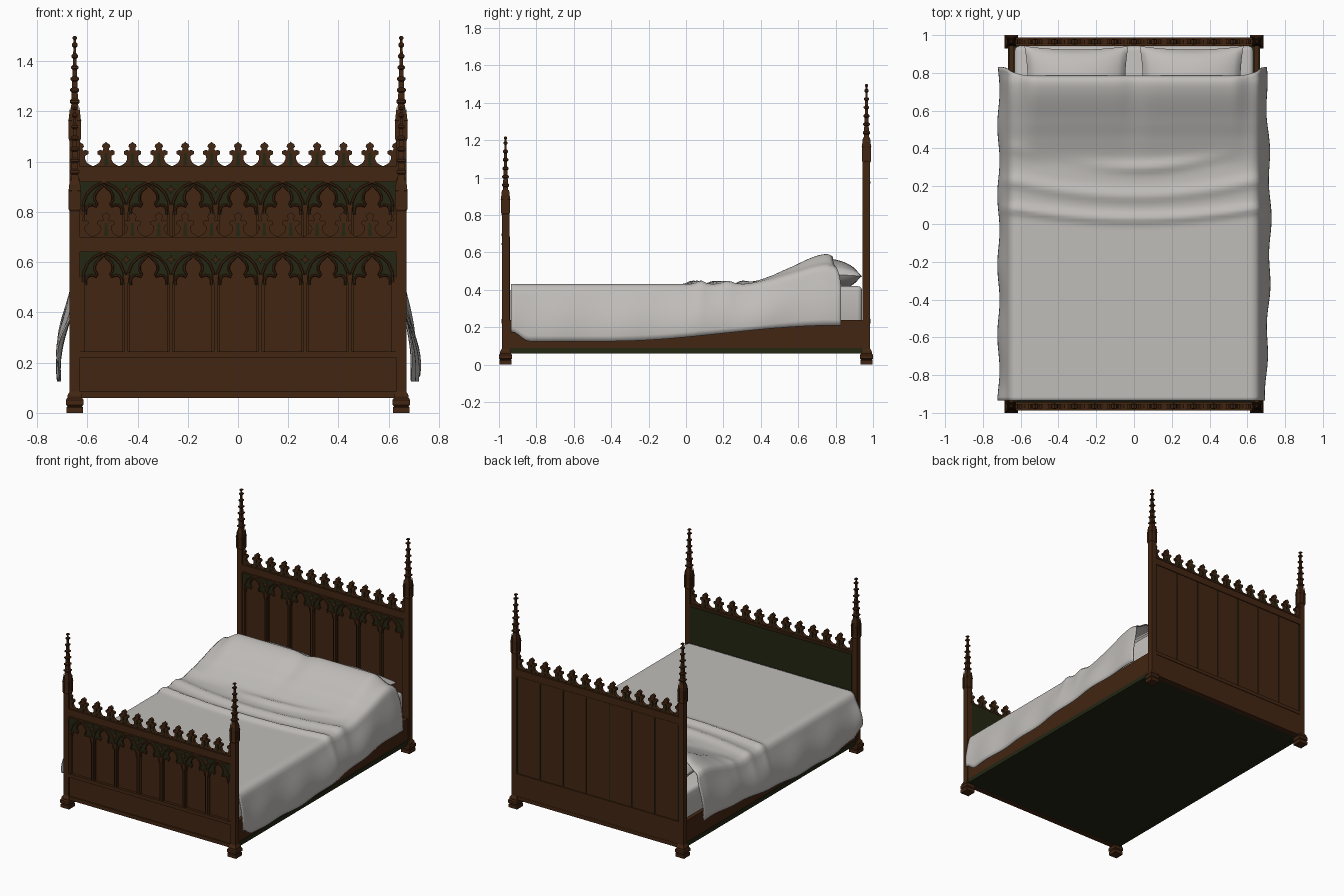
import bpy, bmesh, math
from mathutils import Matrix

if "Cube" in bpy.data.objects:
    bpy.data.objects.remove(bpy.data.objects["Cube"])

def material(name, col):
    m = bpy.data.materials.new(name)
    m.diffuse_color = (*col, 1)
    m.use_nodes = True
    m.node_tree.nodes["Principled BSDF"].inputs["Base Color"].default_value = m.diffuse_color
    return m

WOOD = material("brown wood", (0.055, 0.019, 0.006))
GREEN = material("dark green wood", (0.017, 0.019, 0.006))
CLOTH = material("pale linen", (0.53, 0.51, 0.49))

def add(name, me, mat, smooth=False):
    me.materials.clear()
    me.materials.append(mat)
    for p in me.polygons:
        p.use_smooth = smooth
        p.material_index = 0
    ob = bpy.data.objects.new(name, me)
    bpy.context.collection.objects.link(ob)
    return ob

def boxes(name, mat, spans, bevel=0):
    """One object from (x0, x1, y0, y1, z0, z1) spans."""
    bm = bmesh.new()
    for x0, x1, y0, y1, z0, z1 in spans:
        bmesh.ops.create_cube(bm, size=1, matrix=Matrix.Translation(((x0+x1)/2, (y0+y1)/2, (z0+z1)/2))
                              @ Matrix.Diagonal((x1-x0, y1-y0, z1-z0, 1)))
    if bevel:
        bmesh.ops.bevel(bm, geom=bm.edges[:], offset=bevel, segments=3, affect='EDGES', profile=0.5)
    me = bpy.data.meshes.new(name)
    bm.to_mesh(me)
    bm.free()
    return add(name, me, mat, bevel > 0)

def curve_mesh(name, mat, lines, y, depth=0, radius=0, smooth=False):
    """Flat filled plate (depth) or round moulding (radius) from x,z outlines."""
    cu = bpy.data.curves.new(name, 'CURVE')
    cu.dimensions = '3D' if radius else '2D'
    if radius:
        cu.bevel_depth, cu.bevel_resolution = radius, 1
    else:
        cu.fill_mode, cu.extrude = 'BOTH', depth / 2
    for pts in lines:
        sp = cu.splines.new('POLY')
        sp.points.add(len(pts) - 1)
        for p, (x, z) in zip(sp.points, pts):
            p.co = (x, z, 0, 1)
        sp.use_cyclic_u = not radius
    tmp = bpy.data.objects.new("tmp", cu)
    bpy.context.collection.objects.link(tmp)
    bpy.context.view_layer.update()
    me = bpy.data.meshes.new_from_object(tmp.evaluated_get(bpy.context.evaluated_depsgraph_get()))
    bpy.data.objects.remove(tmp)
    me.transform(Matrix.Translation((0, y, 0)) @ Matrix.Rotation(math.pi / 2, 4, 'X'))
    me.name = name
    return add(name, me, mat, smooth)

def stack(bm, cx, cy, rings):
    """Square tower from (z, half width) rings."""
    prev = None
    for z, r in rings:
        ring = [bm.verts.new((cx + sx*r, cy + sy*r, z)) for sx, sy in ((-1, -1), (1, -1), (1, 1), (-1, 1))]
        if prev:
            for i in range(4):
                bm.faces.new((prev[i], prev[(i+1) % 4], ring[(i+1) % 4], ring[i]))
        else:
            bm.faces.new(ring[::-1])
        prev = ring
    bm.faces.new(prev)

def mirrored(half):
    return half + [(-x, z) for x, z in half[::-1] if x != 0]

# Posts: stepped foot, shaft, pinnacle with corner turrets, crocketed spire
def post(name, cx, cy, p):
    bm = bmesh.new()
    rings = [(0, .033), (.022, .033), (.026, .029), (.032, .035), (.052, .035), (.06, .029), (.07, .029),
             (.085, .02), (p, .02), (p+.008, .023), (p+.018, .019), (p+.11, .019), (p+.13, .015)]
    for k in range(6):
        z, r = p + .15 + k * .045, .0135 - k * .0016
        rings += [(z, r), (z+.006, r+.006), (z+.014, r+.006), (z+.02, r-.001)]
    rings += [(p+.405, .004), (p+.409, .009), (p+.416, .009), (p+.42, .004)]
    stack(bm, cx, cy, rings)
    for sx in (-1, 1):
        for sy in (-1, 1):
            stack(bm, cx + sx*.018, cy + sy*.018,
                  [(p+.01, .006), (p+.08, .006), (p+.085, .008), (p+.09, .006), (p+.135, .001)])
    me = bpy.data.meshes.new(name)
    bm.to_mesh(me)
    bm.free()
    add(name, me, WOOD)

PITCH, N = 0.178, 7
CENTRES = [(i - 3) * PITCH for i in range(N)]
ARCH = mirrored([(-.072, -.03), (-.071, -.008), (-.061, .006), (-.046, .008), (-.032, .002), (-.027, .012),
                 (-.036, .028), (-.036, .045), (-.028, .062), (-.013, .075), (0, .088)])
OUTER = mirrored([(-.083, -.02), (-.08, .02), (-.065, .055), (-.04, .08), (0, .099)])
FINIAL = [(-.052, .002), (-.04, .008), (-.028, .016), (-.021, .03), (-.022, .044), (-.034, .05), (-.034, .062),
          (-.024, .067), (-.013, .064), (-.011, .074), (-.017, .08), (-.013, .09), (-.005, .094), (0, .1)]

# Carved end board: rails, panels, trefoil arcade, cresting
def end_board(name, yc, up):
    spring, top = .54 + up, .64 + up
    boxes(name + "_panel", WOOD, [(-.635, .635, yc-.004, yc+.008, .08, top+.01)])
    boxes(name + "_rails", WOOD, [
        (-.635, .635, yc-.018, yc+.018, top, top+.06),
        (-.635, .635, yc-.022, yc+.022, top+.048, top+.06),
        (-.635, .635, yc-.022, yc+.02, top, top+.01),
        (-.635, .635, yc-.02, yc+.02, .06, .085),
        (-.635, .635, yc-.012, yc+.018, .085, .22),
        (-.635, .635, yc-.022, yc+.022, .22, .245)])
    stiles = [(-.635, -.612, yc-.016, yc, .24, spring), (.612, .635, yc-.016, yc, .24, spring)]
    for i in range(N - 1):
        x = CENTRES[i] + PITCH / 2
        stiles += [(x-.016, x+.016, yc-.012, yc, .24, spring-.03),
                   (x-.007, x+.007, yc-.02, yc, .24, spring+.01)]
    boxes(name + "_stiles", WOOD, stiles)
    outline = [(.635, spring-.03), (.635, top), (-.635, top), (-.635, spring-.03)]
    for c in CENTRES:
        outline += [(c + x, spring + z) for x, z in ARCH]
    curve_mesh(name + "_tracery", GREEN, [outline], yc-.008, depth=.012)
    for label, prof, r in (("trefoil", ARCH, .005), ("arch", OUTER, .0055)):
        curve_mesh(f"{name}_{label}_mouldings", WOOD,
                   [[(c + x, spring + z) for x, z in prof] for c in CENTRES], yc-.015, radius=r)
    # small leaf carvings in the spandrels
    leaves = []
    for i in range(N - 1):
        x, z = CENTRES[i] + PITCH / 2, spring + .07
        leaves.append([(x + r*math.cos(a*math.pi/4), z + r*math.sin(a*math.pi/4))
                       for a in range(8) for r in [.02 if a % 2 == 0 else .008]])
    curve_mesh(name + "_leaves", WOOD, leaves, yc-.016, depth=.008)
    crest = [(.632, top+.055), (-.632, top+.055)]
    for k in range(-6, 7):
        pts = [(k*.105 + x, top+.06 + (z-.02)*1.0 + .02) for x, z in mirrored(FINIAL)]
        crest += [(max(-.632, min(.632, x)), z) for x, z in pts
                  if abs(x) < .645]
    curve_mesh(name + "_cresting", WOOD, [crest], yc, depth=.022)
    # raised green stem ribs on the finials
    ribs = [[(k*.105-.008, top+.065), (k*.105+.008, top+.065), (k*.105+.005, top+.115), (k*.105-.005, top+.115)]
            for k in range(-5, 6)]
    curve_mesh(name + "_finial_ribs", GREEN, ribs, yc, depth=.03)

for name, yc, up in (("footboard", -.965, 0), ("headboard", .965, .28)):
    end_board(name, yc, up)
    for side, sx in (("left", -1), ("right", 1)):
        post(f"{name}_{side}_post", sx*.65, yc, .8 + up)

# Headboard back planks and footboard lining
boxes("headboard_back_planks", WOOD,
      [(c-.084, c+.084, .97, .979, .24, .925) for c in CENTRES])
boxes("headboard_back_gaps", GREEN, [(-.63, .63, .97, .975, .24, .925)])
boxes("footboard_inner_lining", GREEN, [(-.63, .63, -.96, -.941, .24, .685)])

# Side rails and underside
for side, s in (("left", -1), ("right", 1)):
    a, b = sorted((s*.635, s*.662))
    boxes(f"{side}_side_rail", WOOD, [(a, b, -.95, .95, .085, .24)])
    a, b = sorted((s*.63, s*.666))
    boxes(f"{side}_rail_plinth", GREEN, [(a, b, -.95, .95, .06, .09)])
boxes("bed_base", GREEN, [(-.64, .64, -.96, .96, .061, .1)])

# Mattress
boxes("mattress", CLOTH, [(-.632, .632, -.938, .942, .2, .42)], bevel=.025)

def grid(name, nu, nv, fn):
    vs = [fn(i/nu, j/nv) for j in range(nv+1) for i in range(nu+1)]
    fs = [(j*(nu+1)+i, j*(nu+1)+i+1, (j+1)*(nu+1)+i+1, (j+1)*(nu+1)+i) for j in range(nv) for i in range(nu)]
    me = bpy.data.meshes.new(name)
    me.from_pydata(vs, [], fs)
    return add(name, me, CLOTH, True)

def step(a, b, x):
    t = max(0, min(1, (x-a)/(b-a)))
    return t*t*(3-2*t)

# Pillows: cushion shape with pointed corners
for side, s in (("left", -1), ("right", 1)):
    for half, d in (("top", 1), ("bottom", -1)):
        def pillow(p, q):
            u, v = (2*p-1)*d, 2*q-1
            t = d*.083*max(0, (1-u*u)*(1-v*v))**.5
            return (s*.305 + u*.275*(1-.06*(1-v*v)), .752 + v*.19*(1-.1*(1-u*u)), .485 + t - .012*v)
        grid(f"{side}_pillow_{half}", 28, 24, pillow)

# Blanket: flat top, raised over the pillows, wrinkled, hanging on both sides
def ridge(y, c, w):
    return math.exp(-((y-c)/w)**2)

def blanket(p, q):
    u = 2*p-1
    a, s = abs(u), (1 if u > 0 else -1)
    y_end = .785 + .045*step(.62, .85, a)
    y = -.935 + q*(y_end+.935)
    x = min(a/.7, 1)*.62
    rise = .06*step(.3, .54, y) + .1*step(.45, .76, y) - .02*step(.755, .8, y)
    rise *= 1 - .35*step(.52, .64, x) - .1*ridge(x, 0, .06)
    bend = .05*(x/.62)**2
    fade = step(-.12, .05, y)
    h = .432 + rise + .018*ridge(y, .03+bend, .025) + .016*ridge(y, .15+bend*1.5, .035)*fade \
        + .018*ridge(y, .3+bend*2, .03) * (.5+.5*math.sin(s*x*6+1))
    if a <= .7:
        return (s*x, y, h)
    if a <= .78:
        t = (a-.7)/.08*math.pi/2
        return (s*(.62+.048*math.sin(t)), y, h-.048*(1-math.cos(t)))
    t = (a-.78)/.22
    zb = .125 + .085*step(-.4, .8, y) + .05*step(-.84, -.93, y) + .03*(s < 0)*step(-.6, -.93, y)
    out = (.05 if s < 0 else .043 + .012*math.cos(y*3.2)) + .006*math.sin(y*17+s)
    x = .668 + out*math.sin(t*1.9)
    return (s*x, y, (h-.048)*(1-t) + zb*t)

cover = grid("blanket", 80, 90, blanket)
mod = cover.modifiers.new("thickness", 'SOLIDIFY')
mod.thickness, mod.offset = .006, -1
